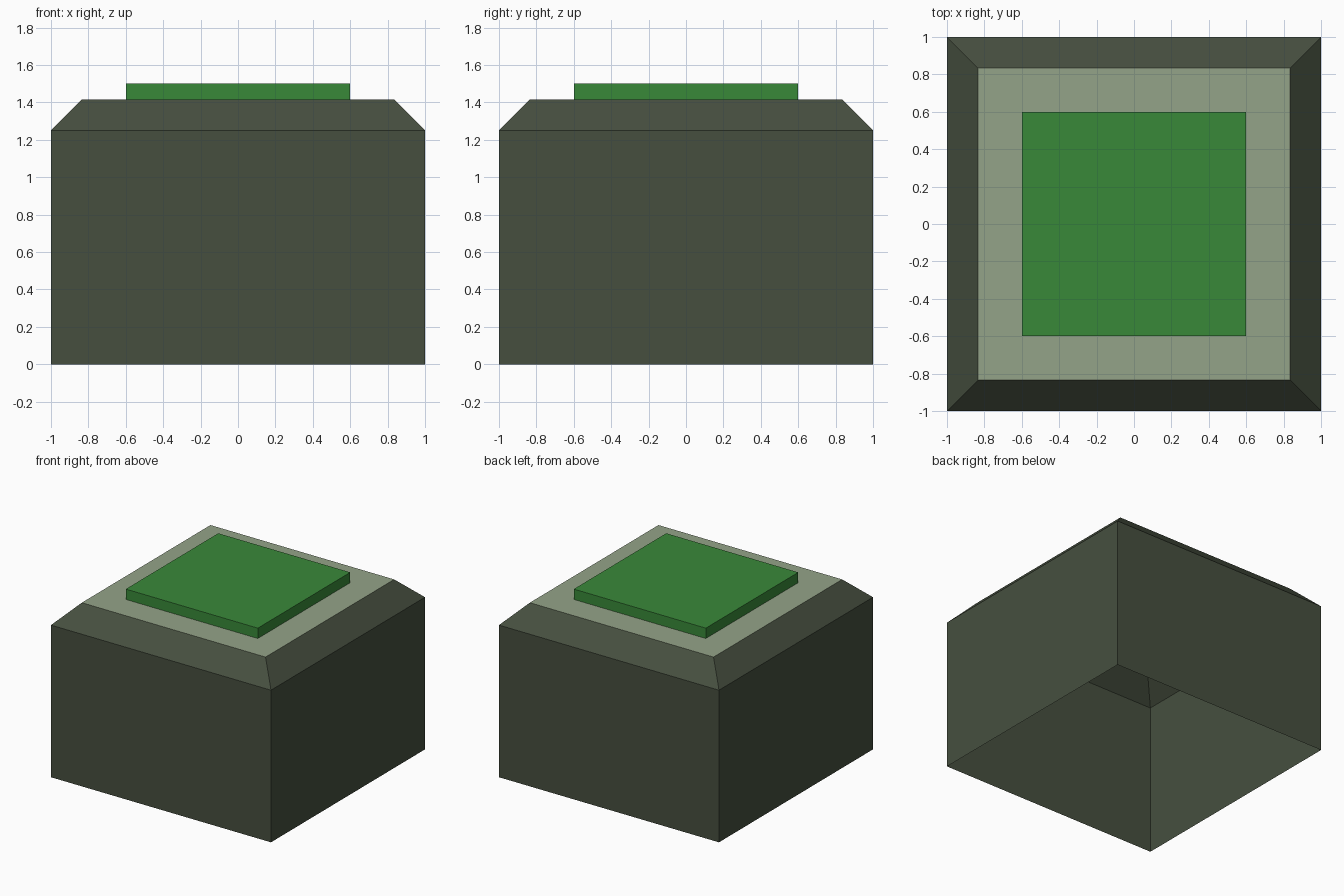
import bpy
import bmesh

if "Cube" in bpy.data.objects:
    bpy.data.objects.remove(bpy.data.objects["Cube"])


def material(name, srgb):
    """Flat colour from 0-255 display values."""
    m = bpy.data.materials.new(name)
    lin = [((c / 255 + 0.055) / 1.055) ** 2.4 for c in srgb]
    m.diffuse_color = (*lin, 1)
    m.use_nodes = True
    m.node_tree.nodes["Principled BSDF"].inputs["Base Color"].default_value = m.diffuse_color
    return m


def stacked_shell(name, rings, materials):
    """Square shell, open below: rings are (half_width, z) from bottom to top."""
    bm = bmesh.new()
    loops = [[bm.verts.new((sx * w, sy * w, z))
              for sx, sy in ((-1, -1), (1, -1), (1, 1), (-1, 1))]
             for w, z in rings]
    for low, high in zip(loops, loops[1:]):
        for i in range(4):
            j = (i + 1) % 4
            bm.faces.new((low[i], low[j], high[j], high[i]))
    cap = bm.faces.new(loops[-1])
    cap.material_index = len(materials) - 1
    mesh = bpy.data.meshes.new(name)
    bm.to_mesh(mesh)
    bm.free()
    for m in materials:
        mesh.materials.append(m)
    obj = bpy.data.objects.new(name, mesh)
    bpy.context.collection.objects.link(obj)
    return obj


dark = material("dark olive", (70, 79, 63))
pale = material("pale sage", (148, 163, 136))
green = material("button green", (57, 137, 57))

# Hollow housing with chamfered shoulders and a pale top plate
stacked_shell("housing", [(1, 0), (1, 1.25), (0.835, 1.415)], [dark, pale])

# Raised square button
stacked_shell("button", [(0.6, 1.415), (0.6, 1.5)], [green])
